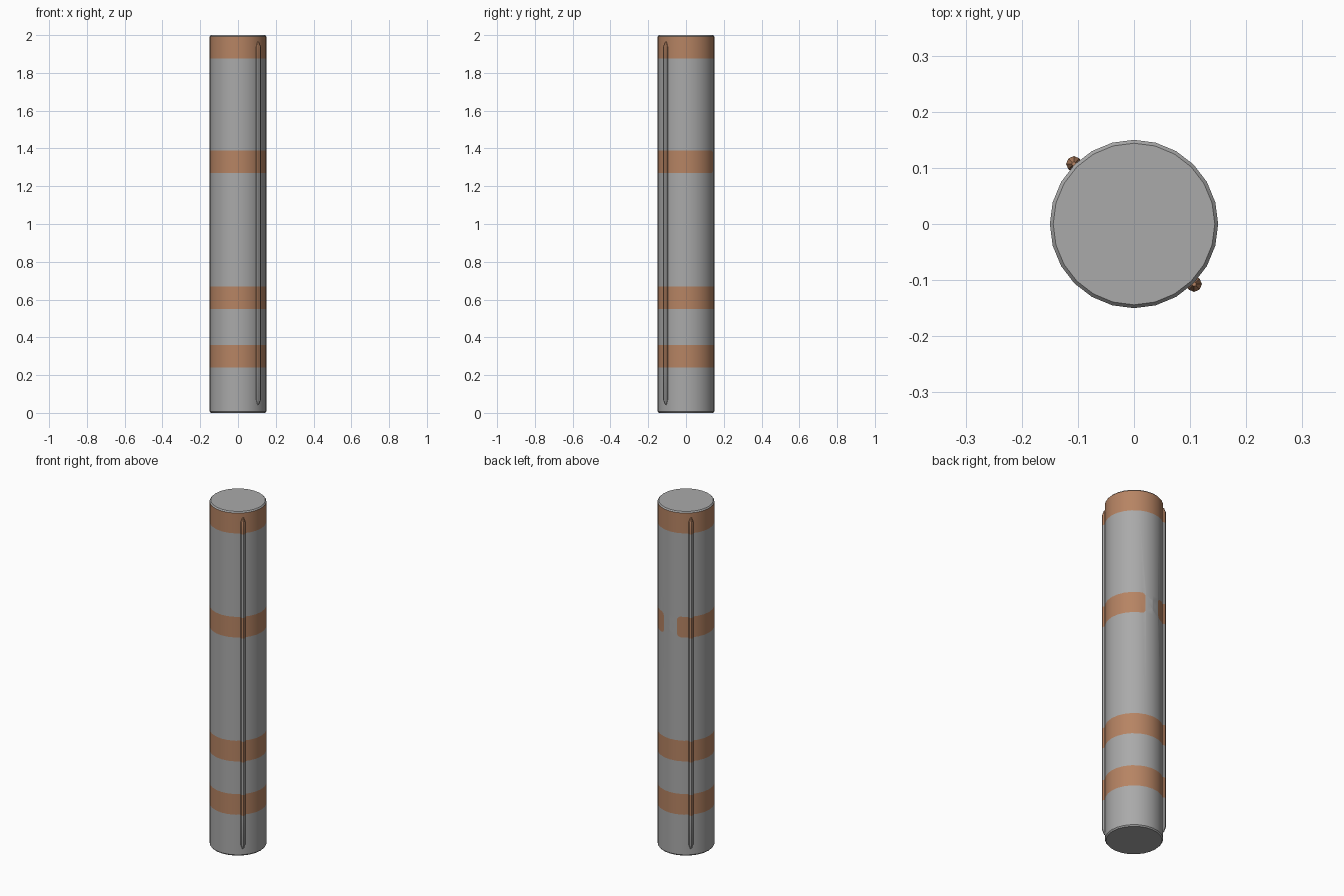
import bpy, bmesh, math
from mathutils import Vector

if "Cube" in bpy.data.objects:
    bpy.data.objects.remove(bpy.data.objects["Cube"])


def material(name, rgb):
    m = bpy.data.materials.new(name)
    m.diffuse_color = (*rgb, 1)
    m.use_nodes = True
    m.node_tree.nodes["Principled BSDF"].inputs["Base Color"].default_value = m.diffuse_color
    return m


MATS = [material("grey metal", (0.40, 0.40, 0.40)),
        material("copper orange", (0.47, 0.23, 0.125))]
BANDS = [(0.24, 0.36), (0.55, 0.67), (1.27, 1.39), (1.875, 1.993)]


def in_band(z):
    return any(a < z < b for a, b in BANDS)


def lathe(bm, profile, sides, centre=(0, 0)):
    """Capped solid of revolution; rings are added at every band edge."""
    lo, hi = profile[1], profile[-2]
    cuts = [(lo[0], z) for band in BANDS for z in band if lo[1] < z < hi[1]]
    rings = []
    for r, z in sorted(profile + cuts, key=lambda p: p[1]):
        rings.append([bm.verts.new((centre[0] + r * math.cos(2 * math.pi * i / sides),
                                    centre[1] + r * math.sin(2 * math.pi * i / sides), z))
                      for i in range(sides)])
    for a, b in zip(rings, rings[1:]):
        for i in range(sides):
            j = (i + 1) % sides
            bm.faces.new((a[i], a[j], b[j], b[i]))
    bm.faces.new(rings[0][::-1])
    bm.faces.new(rings[-1])


def finish(bm, name):
    mesh = bpy.data.meshes.new(name)
    bm.to_mesh(mesh)
    bm.free()
    ob = bpy.data.objects.new(name, mesh)
    bpy.context.collection.objects.link(ob)
    for m in MATS:
        mesh.materials.append(m)
    bpy.ops.object.select_all(action='DESELECT')
    ob.select_set(True)
    bpy.context.view_layer.objects.active = ob
    bpy.ops.object.shade_smooth_by_angle(angle=math.radians(30))


# Main post with bevelled rims
bm = bmesh.new()
lathe(bm, [(0.144, 0), (0.15, 0.007), (0.15, 1.993), (0.144, 2.0)], 24)

# Rounded ends of the broken band on the back: cutting planes for both sides
GAP, R = 0.042, 0.022
z0, z1 = BANDS[2]
end_planes = {}
for side in (1, -1):
    end_planes[side] = [(Vector((side * GAP, 0, 0)), Vector((-side, 0, 0)))]
    for zc, up in ((z0 + R, -1), (z1 - R, 1)):
        for deg in (30, 60):
            a = math.radians(deg)
            n = Vector((-side * math.cos(a), 0, up * math.sin(a)))
            end_planes[side].append((Vector((side * (GAP + R), 0, zc)) + n * R, n))

for side, planes in end_planes.items():
    for co, n in planes:
        faces = [f for f in bm.faces
                 if z0 < f.calc_center_median().z < z1
                 and f.calc_center_median().y > 0.12
                 and f.calc_center_median().x * side > 0]
        geom = faces + list({e for f in faces for e in f.edges}) \
            + list({v for f in faces for v in f.verts})
        bmesh.ops.bisect_plane(bm, geom=geom, plane_co=co, plane_no=n, dist=1e-5)

# Paint the bands by height, leaving the gap grey
for f in bm.faces:
    c = f.calc_center_median()
    orange = in_band(c.z) and abs(f.normal.z if f.normal.length else 0) < 0.3
    if z0 < c.z < z1 and c.y > 0.1:
        side = 1 if c.x > 0 else -1
        orange = all((c - co).dot(n) < 0 for co, n in end_planes[side])
    f.material_index = int(orange)
finish(bm, "post")

# Two thin tapered rods along opposite sides
for name, s in (("front_rod", 1), ("back_rod", -1)):
    bm = bmesh.new()
    lathe(bm, [(0.004, 0.042), (0.014, 0.07), (0.014, 1.938), (0.004, 1.966)],
          8, (s * 0.107, -s * 0.107))
    for f in bm.faces:
        f.material_index = int(in_band(f.calc_center_median().z))
    finish(bm, name)
